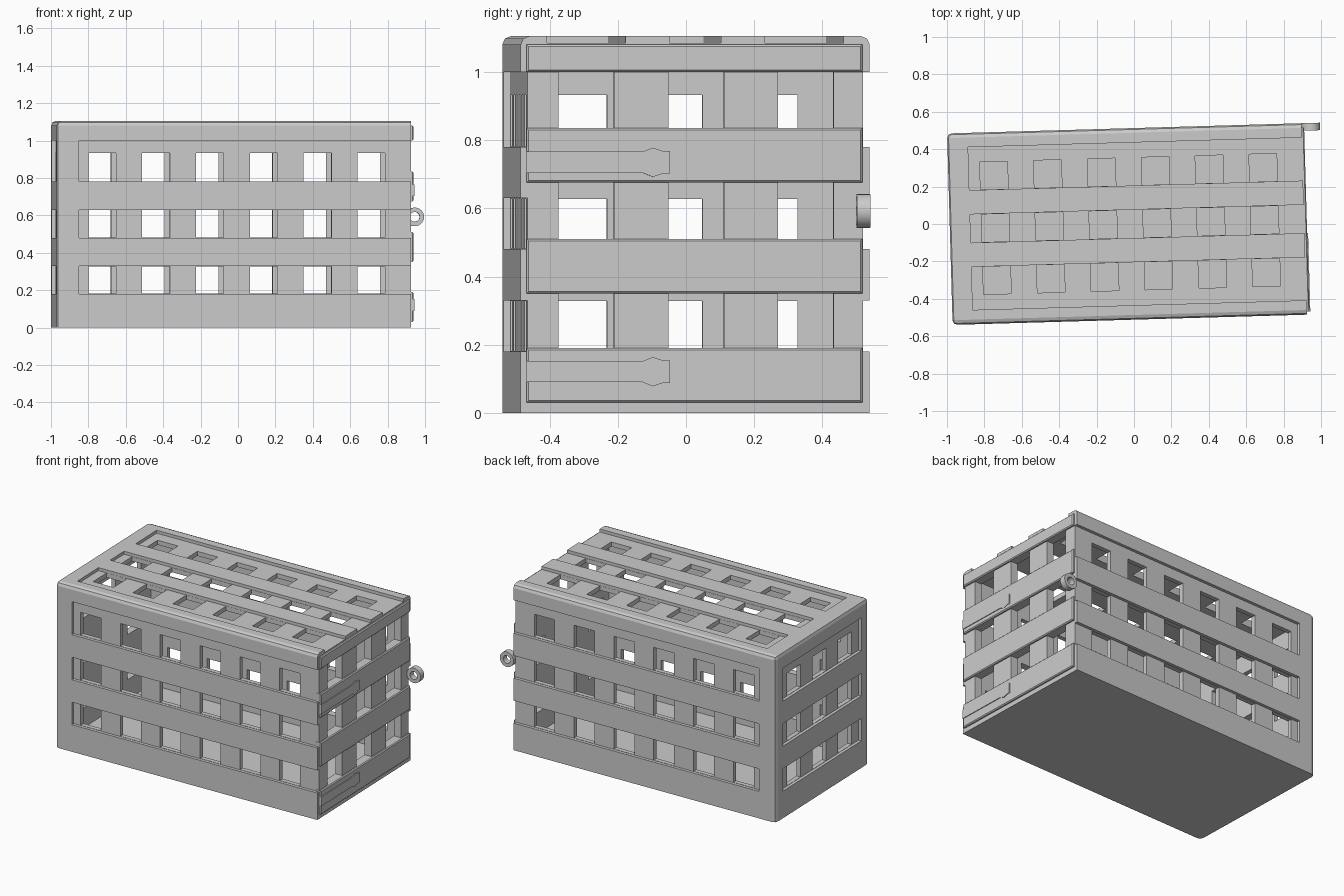
import bpy, bmesh, math
from mathutils import Matrix, Vector

if "Cube" in bpy.data.objects:
    bpy.data.objects.remove(bpy.data.objects["Cube"])

# The whole crate sits slightly turned about z
PLACE = Matrix.Translation((-0.025, 0, 0)) @ Matrix.Rotation(math.radians(1.65), 4, 'Z')
X0, X1, Y, TOP = -0.96, 0.935, 0.512, 1.105
WALL, RECESS = 0.05, 0.02


def add_box(bm, x0, x1, y0, y1, z0, z1):
    m = Matrix.Translation(((x0 + x1) / 2, (y0 + y1) / 2, (z0 + z1) / 2))
    m = m @ Matrix.Diagonal((x1 - x0, y1 - y0, z1 - z0, 1))
    return bmesh.ops.create_cube(bm, size=1, matrix=m)['verts']


def finish(bm, name):
    bmesh.ops.recalc_face_normals(bm, faces=bm.faces)
    bm.transform(PLACE)
    me = bpy.data.meshes.new(name)
    bm.to_mesh(me)
    bm.free()
    ob = bpy.data.objects.new(name, me)
    bpy.context.collection.objects.link(ob)
    return ob


def boxes(name, dims):
    bm = bmesh.new()
    for d in dims:
        add_box(bm, *d)
    return finish(bm, name)


# Crate body: box with softened outer edges
bm = bmesh.new()
add_box(bm, X0, X1, -Y, Y, 0, TOP)
soft = []
for e in bm.edges:
    c = (e.verts[0].co + e.verts[1].co) / 2
    if c.z > 0.1 and c.x < X1 - 0.01:
        soft.append(e)
bmesh.ops.bevel(bm, geom=soft, offset=0.025, segments=2, profile=0.5, affect='EDGES')
body = finish(bm, "crate_body")

cols = [-0.716 + 0.288 * i for i in range(6)]
rows = [-0.28, 0, 0.28]
levels = [(0.18, 0.33), (0.48, 0.63), (0.78, 1.0)]
E = 0.002
H = 0.074

# Hollow inside
cavity = boxes("cavity_cutter", [(X0 + WALL, X1 - WALL, -Y + WALL, Y - WALL, WALL, TOP - WALL)])

# Shallow recesses that leave the outer slats standing proud
rec = []
for z0, z1 in levels:
    rec.append((-0.84, 1.1, -0.7, -Y + RECESS, z0, z1))
    rec.append((-0.84, 1.1, Y - RECESS, 0.7, z0, z1))
    rec.append((-1.1, X0 + RECESS, -0.43, 0.43, z0, z1))
for y0, y1 in ((-0.435, -0.205), (-0.076, 0.076), (0.205, 0.435)):
    rec.append((-0.85, 1.1, y0, y1, TOP - RECESS, 1.3))
recesses = boxes("recess_cutter", rec)

# Window holes in front, back, left, top and right
holes = []
for z0, z1 in levels:
    z1 = min(z1, 0.935)
    for x in cols:
        holes.append((x - H, x + H, -0.7, 0.7, z0 + E, z1 - E))
    for y in rows:
        holes.append((-1.1, -0.85, y - H, y + H, z0 + E, z1 - E))
for x in cols:
    for y in rows:
        holes.append((x - H, x + H, y - H, y + H, 1.02, 1.3))
for z0, z1 in ((0.19, 0.35), (0.51, 0.675), (0.835, 1.0)):
    for y in (-0.32, 0.0025, 0.325):
        holes.append((0.85, 1.1, y - 0.0815, y + 0.0815, z0, z1))
windows = boxes("window_cutter", holes)

for cutter in (cavity, recesses, windows):
    cutter.hide_render = True
    md = body.modifiers.new(cutter.name, 'BOOLEAN')
    md.operation = 'DIFFERENCE'
    md.solver = 'EXACT'
    md.object = cutter
dg = bpy.context.evaluated_depsgraph_get()
body.data = bpy.data.meshes.new_from_object(body.evaluated_get(dg))
body.modifiers.clear()
for cutter in (cavity, recesses, windows):
    bpy.data.objects.remove(cutter)

# Raised door slats on the right end
for i, (z0, z1) in enumerate(((0.03, 0.19), (0.35, 0.51), (0.675, 0.835), (1.0, 1.08))):
    bm = bmesh.new()
    add_box(bm, X1 - 0.02, X1 + 0.014, -0.495, 0.49, z0, z1)
    edges = [e for e in bm.edges if all(v.co.x > X1 for v in e.verts)]
    bmesh.ops.bevel(bm, geom=edges, offset=0.006, segments=1, affect='EDGES')
    finish(bm, f"door_slat_{i + 1}")

# Strap hinges with a widened tip
half = [(-0.495, 0.031), (-0.155, 0.031), (-0.125, 0.043), (-0.095, 0.033), (-0.075, 0.033)]
for name, zc in (("lower_hinge", 0.121), ("upper_hinge", 0.735)):
    bm = bmesh.new()
    pts = half + [(y, -h) for y, h in reversed(half)]
    f = bm.faces.new([bm.verts.new((X1 + 0.008, y, zc + h)) for y, h in pts])
    ext = bmesh.ops.extrude_face_region(bm, geom=[f])['geom']
    for v in ext:
        if isinstance(v, bmesh.types.BMVert):
            v.co.x += 0.011
    finish(bm, name)

# Lock ring at the back corner of the door
bm = bmesh.new()
c = Vector((0.984, 0.492, 0.592))
prof = [(0.026, -0.02), (0.05, -0.02), (0.05, 0.02), (0.026, 0.02)]
N = 24
loops = []
for i in range(N):
    a = 2 * math.pi * i / N
    loops.append([bm.verts.new(c + Vector((r * math.cos(a), y, r * math.sin(a)))) for r, y in prof])
for i in range(N):
    p, q = loops[i], loops[(i + 1) % N]
    for j in range(4):
        k = (j + 1) % 4
        bm.faces.new((p[j], p[k], q[k], q[j]))
ring = finish(bm, "lock_ring")
bpy.context.view_layer.objects.active = ring
ring.select_set(True)
bpy.ops.object.shade_smooth_by_angle(angle=math.radians(30))
